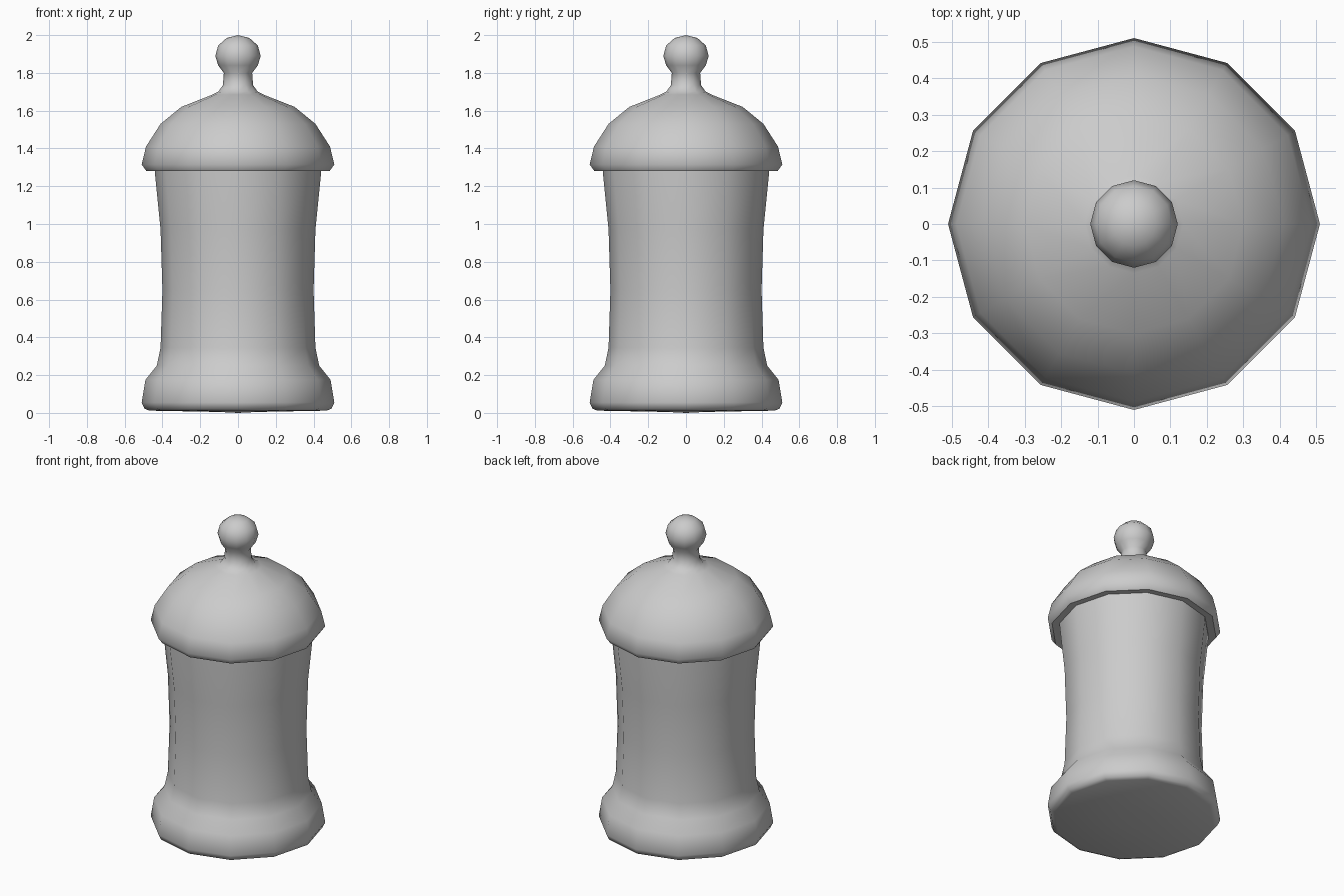
import bpy, bmesh, math

if "Cube" in bpy.data.objects:
    bpy.data.objects.remove(bpy.data.objects["Cube"])

SIDES = 12


def lathe(name, profile):
    """Revolve (radius, height) points around z; zero radius makes a pole."""
    bm = bmesh.new()
    rings = []
    for r, z in profile:
        if r == 0:
            rings.append([bm.verts.new((0, 0, z))] * SIDES)
        else:
            rings.append([bm.verts.new((r * math.cos(math.tau * i / SIDES),
                                        r * math.sin(math.tau * i / SIDES), z))
                          for i in range(SIDES)])
    for low, high in zip(rings, rings[1:]):
        for i in range(SIDES):
            j = (i + 1) % SIDES
            corners = [low[i], low[j], high[j], high[i]]
            bm.faces.new(list(dict.fromkeys(corners)))
    bmesh.ops.recalc_face_normals(bm, faces=bm.faces)
    mesh = bpy.data.meshes.new(name)
    bm.to_mesh(mesh)
    bm.free()
    obj = bpy.data.objects.new(name, mesh)
    bpy.context.collection.objects.link(obj)
    bpy.ops.object.select_all(action='DESELECT')
    obj.select_set(True)
    bpy.context.view_layer.objects.active = obj
    bpy.ops.object.shade_smooth_by_angle(angle=math.radians(50))
    return obj


# Jar body: flared foot and gently waisted wall
lathe("jar_body", [
    (0, 0), (0.10, 0.005), (0.47, 0.012), (0.495, 0.022), (0.51, 0.055),
    (0.49, 0.175), (0.43, 0.25), (0.41, 0.345), (0.40, 0.65), (0.41, 0.97),
    (0.44, 1.27), (0.44, 1.30), (0, 1.30)])

# Domed lid with overhanging rim, neck and round knob
lathe("lid", [
    (0, 1.285), (0.43, 1.285), (0.485, 1.28), (0.51, 1.315), (0.487, 1.41),
    (0.41, 1.53), (0.30, 1.62), (0.135, 1.685), (0.105, 1.70), (0.08, 1.735),
    (0.075, 1.80), (0.105, 1.84), (0.12, 1.89), (0.105, 1.945),
    (0.06, 1.985), (0, 2.0)])
